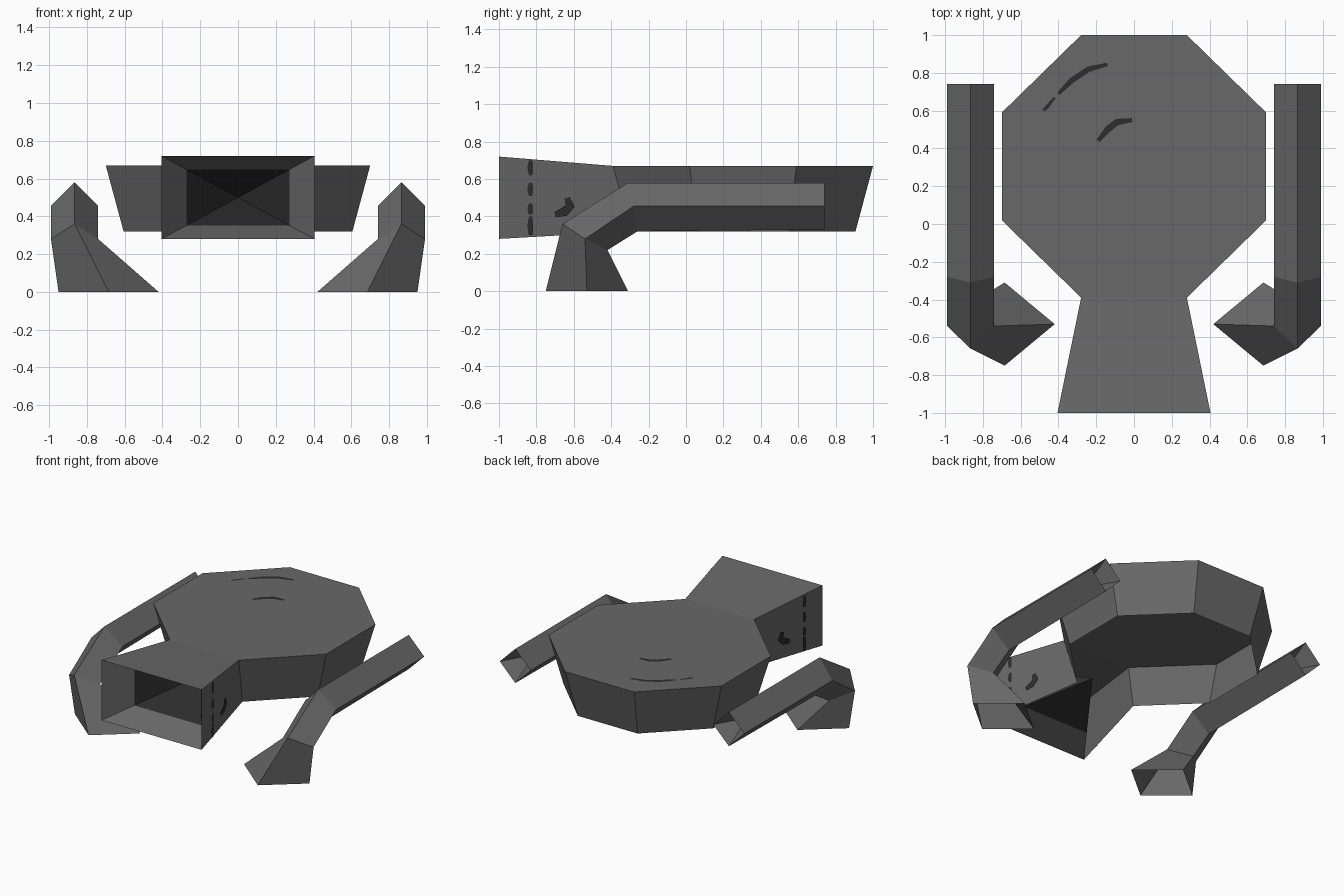
import bpy
import bmesh
from mathutils import Vector

cube = bpy.data.objects.get("Cube")
if cube:
    bpy.data.objects.remove(cube, do_unlink=True)


def material(name, rgb):
    mat = bpy.data.materials.new(name)
    mat.use_nodes = True
    mat.diffuse_color = (*rgb, 1)
    shader = mat.node_tree.nodes["Principled BSDF"]
    shader.inputs["Base Color"].default_value = (*rgb, 1)
    shader.inputs["Roughness"].default_value = 0.8
    return mat


GREY = material("mid grey", (0.14, 0.14, 0.14))
DARK = material("dark grey", (0.026, 0.026, 0.026))


def finish(name, bm, mats, recalc=True):
    if recalc:
        bmesh.ops.recalc_face_normals(bm, faces=bm.faces)
    mesh = bpy.data.meshes.new(name)
    bm.to_mesh(mesh)
    bm.free()
    for mat in mats:
        mesh.materials.append(mat)
    obj = bpy.data.objects.new(name, mesh)
    bpy.context.collection.objects.link(obj)
    return obj


def ring(bm, points):
    return [bm.verts.new(p) for p in points]


def bridge(bm, a, b, skip=()):
    n = len(a)
    return [bm.faces.new((a[i], a[(i + 1) % n], b[(i + 1) % n], b[i]))
            for i in range(n) if i not in skip]


def fan(bm, loop, apex):
    tip = bm.verts.new(apex)
    return [bm.faces.new((loop[i], loop[(i + 1) % len(loop)], tip))
            for i in range(len(loop))]


# Octagonal body, open underneath, with a flared snout at the front
bm = bmesh.new()
half = [(0.28, -0.39), (0.70, 0.02), (0.70, 0.59), (0.28, 1.0)]
outline = half + [(-x, y) for x, y in reversed(half)]
mid_y, taper = 0.305, 0.865
top = ring(bm, [(x, y, 0.67) for x, y in outline])
low = ring(bm, [(x * taper, mid_y + (y - mid_y) * taper, 0.32) for x, y in outline])
bm.faces.new(top)
bridge(bm, top, low, skip=(7,))

# Snout roof and sides, open underneath
mouth = ring(bm, [(-0.405, -1, 0.72), (0.405, -1, 0.72),
                  (0.405, -1, 0.28), (-0.405, -1, 0.28)])
bm.faces.new((top[7], top[0], mouth[1], mouth[0]))
bm.faces.new((top[0], low[0], mouth[2], mouth[1]))
bm.faces.new((low[7], top[7], mouth[0], mouth[3]))

# Pyramid-shaped mouth recess with a dark inner part
apex = Vector((0, -0.43, 0.5))
inner = ring(bm, [v.co.lerp(apex, 0.33) for v in mouth])
bridge(bm, mouth, inner)
for face in fan(bm, inner, apex):
    face.material_index = 1
finish("body", bm, (GREY, DARK))

# Bent diamond-section arms with spread feet
for side, label in ((1, "left"), (-1, "right")):
    bm = bmesh.new()

    def section(cx, rx, yz):
        # corners in the order upper, outer, lower, inner
        return ring(bm, [(side * (cx + k * rx), y, z)
                         for k, (y, z) in zip((0, 1, 0, -1), yz)])

    end = section(0.865, 0.125, [(0.74, 0.58), (0.74, 0.455), (0.74, 0.33), (0.74, 0.455)])
    elbow = section(0.865, 0.125, [(-0.31, 0.58), (-0.28, 0.455), (-0.26, 0.32), (-0.28, 0.455)])
    wrist = section(0.865, 0.125, [(-0.66, 0.36), (-0.54, 0.28), (-0.42, 0.22), (-0.54, 0.28)])
    foot = section(0.685, 0.265, [(-0.75, 0), (-0.53, 0), (-0.31, 0), (-0.53, 0)])
    for a, b in ((end, elbow), (elbow, wrist), (wrist, foot)):
        bridge(bm, a, b)
    fan(bm, end, (side * 0.865, 0.52, 0.455))
    finish(label + "_arm", bm, (GREY,))


def stroke(name, path, width, place):
    """Thin painted strip along a 2D path, tapered at its ends."""
    bm = bmesh.new()
    pts = [Vector(p) for p in path]
    rows = []
    for i, p in enumerate(pts):
        d = (pts[min(i + 1, len(pts) - 1)] - pts[max(i - 1, 0)]).normalized()
        n = Vector((-d.y, d.x)) * width / 2
        if i in (0, len(pts) - 1):
            n *= 0.6
        rows.append(ring(bm, [place(*(p + n)), place(*(p - n))]))
    for a, b in zip(rows, rows[1:]):
        bm.faces.new((a[0], a[1], b[1], b[0]))
    bm.normal_update()
    # Face the strip away from the body
    centre = Vector((0, 0, 0.5))
    for face in bm.faces:
        if face.normal.dot(face.calc_center_median() - centre) < 0:
            face.normal_flip()
    finish(name, bm, (DARK,), recalc=False)


# Painted marks on the snout sides
for side, label in ((1, "left"), (-1, "right")):
    def on_snout(y, z):
        return (side * (0.411 - 0.205 * (y + 1)), y, z)

    for i, (z0, z1) in enumerate(((0.62, 0.70), (0.51, 0.58), (0.41, 0.47), (0.30, 0.40))):
        stroke(f"{label}_snout_dash_{i + 1}",
               [(-0.83, z0), (-0.833, (z0 + z1) / 2), (-0.83, z1)], 0.032, on_snout)
    stroke(label + "_snout_spot",
           [(-0.70, 0.41), (-0.65, 0.425), (-0.62, 0.455), (-0.635, 0.50)], 0.05, on_snout)


# Painted scratches on the top of the body
def on_top(x, y):
    return (x, y, 0.673)


stroke("long_scratch", [(-0.40, 0.69), (-0.33, 0.76), (-0.24, 0.82), (-0.14, 0.845)], 0.03, on_top)
stroke("scratch_tip", [(-0.48, 0.60), (-0.46, 0.62), (-0.42, 0.67)], 0.02, on_top)
stroke("short_scratch", [(-0.19, 0.44), (-0.14, 0.50), (-0.09, 0.54), (-0.01, 0.55)], 0.035, on_top)
